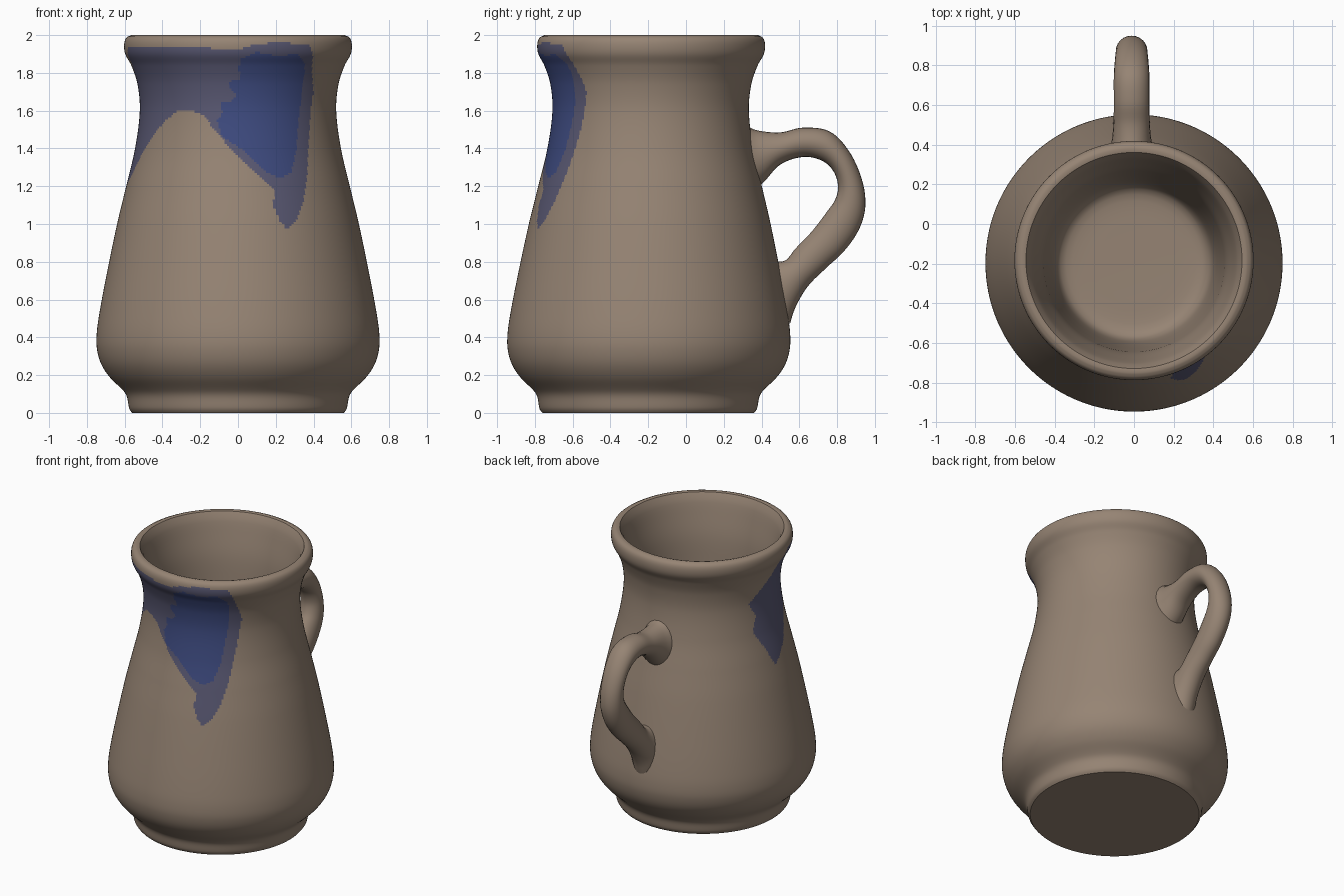
import bpy, bmesh, math
from mathutils import Vector

if "Cube" in bpy.data.objects:
    bpy.data.objects.remove(bpy.data.objects["Cube"])


def material(name, rgb):
    m = bpy.data.materials.new(name)
    m.diffuse_color = (*rgb, 1)
    m.use_nodes = True
    m.node_tree.nodes["Principled BSDF"].inputs["Base Color"].default_value = m.diffuse_color
    return m


clay = material("brown clay", (0.305, 0.231, 0.174))
grey_blue = material("grey blue glaze", (0.100, 0.098, 0.170))
deep_blue = material("deep blue glaze", (0.048, 0.070, 0.215))


def smooth_path(pts, step):
    """Catmull-Rom resampling of a list of points."""
    pts = [Vector(p) for p in pts]
    out = []
    for i in range(len(pts) - 1):
        p0, p1 = pts[max(i - 1, 0)], pts[i]
        p2, p3 = pts[i + 1], pts[min(i + 2, len(pts) - 1)]
        d = (p2 - p1).length
        t1 = (p2 - p0).normalized() * d
        t2 = (p3 - p1).normalized() * d
        n = max(1, round(d / step))
        for k in range(n):
            t = k / n
            out.append(p1 * (2*t**3 - 3*t**2 + 1) + t1 * (t**3 - 2*t**2 + t)
                       + p2 * (3*t**2 - 2*t**3) + t2 * (t**3 - t**2))
    return out + [pts[-1]]


def inside(x, z, poly):
    hit = False
    for (x1, z1), (x2, z2) in zip(poly, poly[1:] + poly[:1]):
        if (z1 > z) != (z2 > z) and x < x1 + (z - z1) * (x2 - x1) / (z2 - z1):
            hit = not hit
    return hit


def make_object(name, bm, mats, angle):
    bmesh.ops.recalc_face_normals(bm, faces=bm.faces)
    me = bpy.data.meshes.new(name)
    bm.to_mesh(me)
    bm.free()
    for m in mats:
        me.materials.append(m)
    ob = bpy.data.objects.new(name, me)
    bpy.context.collection.objects.link(ob)
    bpy.context.view_layer.objects.active = ob
    ob.select_set(True)
    bpy.ops.object.shade_smooth_by_angle(angle=math.radians(angle))
    ob.select_set(False)
    return ob


# Glaze run outline: (degrees round from the front, height)
RUN = [(-75, 1.935), (-45, 1.94), (-15, 1.935), (-10, 1.92), (0, 1.92), (8, 1.95), (20, 1.96),
       (39, 1.95), (44, 1.85), (50, 1.7), (46, 1.5), (42, 1.35), (37.5, 1.2), (33.5, 1.1),
       (29, 1.02), (24, 0.97), (20, 1.02), (17.5, 1.1), (19, 1.18), (10, 1.27), (0, 1.36),
       (-11, 1.47), (-20, 1.57), (-29, 1.605), (-38, 1.6), (-50, 1.53), (-63, 1.42),
       (-75, 1.28), (-85, 1.19), (-92, 1.15), (-98, 1.28), (-107, 1.42), (-103, 1.52),
       (-109, 1.62), (-97, 1.7), (-87, 1.77), (-80, 1.88)]
# Deep blue heart of the run: (x, height) seen from the front
HEART = [(0.02, 1.88), (0.0, 1.82), (0.02, 1.77), (-0.04, 1.76), (-0.05, 1.72), (-0.01, 1.69),
         (-0.03, 1.65), (-0.1, 1.64), (-0.08, 1.59), (-0.11, 1.55), (-0.09, 1.47), (0.04, 1.38),
         (0.14, 1.28), (0.22, 1.24), (0.28, 1.27), (0.31, 1.4), (0.32, 1.55), (0.34, 1.7),
         (0.355, 1.84), (0.32, 1.9), (0.2, 1.89), (0.1, 1.91)]

# Jug body: turned profile, foot to rim and down the inside
OUTER = [(0.56, 0), (0.575, 0.02), (0.588, 0.085), (0.605, 0.115), (0.68, 0.19), (0.725, 0.26),
         (0.747, 0.34), (0.748, 0.42), (0.735, 0.52), (0.70, 0.71), (0.64, 1.0), (0.592, 1.2),
         (0.545, 1.4), (0.52, 1.6), (0.532, 1.74), (0.565, 1.84), (0.597, 1.9), (0.603, 1.95),
         (0.592, 1.985), (0.565, 2.0)]
INNER = [(0.545, 1.995), (0.525, 1.96), (0.50, 1.87), (0.465, 1.7), (0.45, 1.5), (0.425, 1.1),
         (0.40, 0.86), (0.37, 0.79), (0.31, 0.77), (0.15, 0.765)]
SEG = 288
outer = smooth_path(OUTER, 0.012)
profile = outer + smooth_path(INNER, 0.03)

bm = bmesh.new()
rings = []
for r, z in profile:
    z = min(2.0, max(0.0, z))
    cy = -0.2 + 0.008 * z
    rings.append([bm.verts.new((r * math.sin(2 * math.pi * i / SEG),
                                cy - r * math.cos(2 * math.pi * i / SEG), z)) for i in range(SEG)])
for j in range(len(rings) - 1):
    for i in range(SEG):
        k = (i + 1) % SEG
        f = bm.faces.new((rings[j][i], rings[j][k], rings[j + 1][k], rings[j + 1][i]))
        if j < len(outer) - 1:
            c = f.calc_center_median()
            deg = math.degrees(math.atan2(c.x, -0.19 - c.y))
            if inside(deg, c.z, RUN):
                f.material_index = 2 if abs(deg) < 90 and inside(c.x, c.z, HEART) else 1
bm.faces.new(rings[0])
bm.faces.new(rings[-1])
make_object("jug_body", bm, (clay, grey_blue, deep_blue), 40)

# Handle: oval sections between outer and inner edge (outer y, z, inner y, z, half width)
HANDLE = [(0.32, 1.52, 0.32, 1.14, 0.13), (0.38, 1.495, 0.41, 1.22, 0.105),
          (0.50, 1.485, 0.50, 1.315, 0.092), (0.62, 1.51, 0.62, 1.355, 0.09),
          (0.76, 1.49, 0.72, 1.335, 0.09), (0.86, 1.39, 0.78, 1.28, 0.085),
          (0.93, 1.24, 0.805, 1.2, 0.08), (0.95, 1.1, 0.79, 1.13, 0.08),
          (0.92, 0.98, 0.75, 1.07, 0.08), (0.84, 0.86, 0.67, 0.965, 0.08),
          (0.74, 0.765, 0.58, 0.87, 0.08), (0.645, 0.67, 0.53, 0.81, 0.085),
          (0.58, 0.56, 0.48, 0.80, 0.09), (0.55, 0.47, 0.40, 0.80, 0.10)]
bm = bmesh.new()
N = 24
rings = []
for oy, oz, iy, iz, w in smooth_path(HANDLE, 0.03):
    ring = []
    for i in range(N):
        a = 2 * math.pi * i / N
        t = 0.5 + 0.5 * math.cos(a)
        ring.append(bm.verts.new((-0.012 + w * math.sin(a), iy + (oy - iy) * t, iz + (oz - iz) * t)))
    rings.append(ring)
for a, b in zip(rings, rings[1:]):
    for i in range(N):
        k = (i + 1) % N
        bm.faces.new((a[i], a[k], b[k], b[i]))
bm.faces.new(rings[0])
bm.faces.new(rings[-1])
make_object("handle", bm, (clay,), 60)
